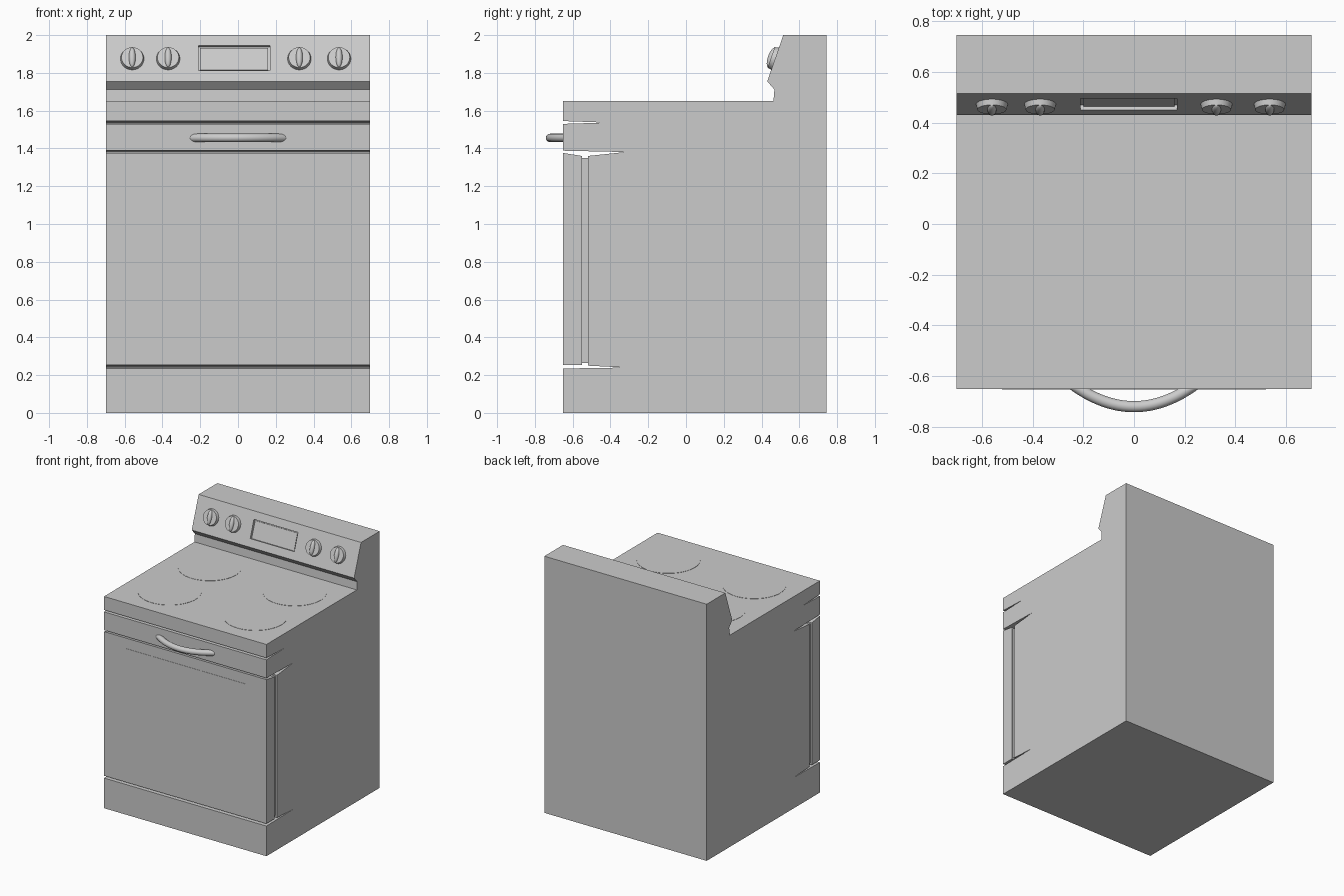
import bpy, bmesh, math
from mathutils import Matrix, Vector

if "Cube" in bpy.data.objects:
    bpy.data.objects.remove(bpy.data.objects["Cube"])

W = 0.7                                  # half width of the range
TILT = -math.atan2(0.085, 0.245)         # lean of the control face


def panel_frame(x, z=1.875):
    """Local frame on the leaning control face; its -y points outwards."""
    y = 0.43 + (z - 1.755) * 0.085 / 0.245
    return Matrix.Translation((x, y, z)) @ Matrix.Rotation(TILT, 4, 'X')


def finish(name, bm, smooth=False):
    bmesh.ops.recalc_face_normals(bm, faces=bm.faces)
    me = bpy.data.meshes.new(name)
    bm.to_mesh(me)
    bm.free()
    ob = bpy.data.objects.new(name, me)
    bpy.context.collection.objects.link(ob)
    bpy.ops.object.select_all(action='DESELECT')
    bpy.context.view_layer.objects.active = ob
    ob.select_set(True)
    if smooth:
        bpy.ops.object.shade_smooth_by_angle(angle=math.radians(35))
    return ob


def extrude_profile(name, yz, half):
    bm = bmesh.new()
    face = bm.faces.new([bm.verts.new((-half, y, z)) for y, z in yz])
    ext = bmesh.ops.extrude_face_region(bm, geom=[face])['geom']
    verts = [v for v in ext if isinstance(v, bmesh.types.BMVert)]
    bmesh.ops.translate(bm, verts=verts, vec=(2 * half, 0, 0))
    return finish(name, bm)


def box(name, lo, hi, frame=Matrix()):
    lo, hi = Vector(lo), Vector(hi)
    bm = bmesh.new()
    m = frame @ Matrix.Translation((lo + hi) / 2) @ Matrix.Diagonal((*(hi - lo), 1))
    bmesh.ops.create_cube(bm, size=1, matrix=m)
    return finish(name, bm)


# Body: side profile with cooktop, backguard and the tapering front slots
body = extrude_profile("body", [
    (-0.65, 0), (0.745, 0), (0.745, 2), (0.515, 2), (0.43, 1.755),
    (0.468, 1.712), (0.463, 1.65), (-0.65, 1.65),
    (-0.65, 1.545), (-0.43, 1.537), (-0.65, 1.53),
    (-0.65, 1.388), (-0.32, 1.381), (-0.52, 1.36),
    (-0.52, 0.25), (-0.32, 0.24), (-0.65, 0.235)], W)

# Display pocket cut into the control face
F = panel_frame(-0.02, 1.878)
cutter = box("display_cutter", (-0.19, -0.05, -0.07), (0.19, 0.02, 0.07), F)
cutter.hide_render = True
mod = body.modifiers.new("display_pocket", 'BOOLEAN')
mod.operation, mod.object, mod.solver = 'DIFFERENCE', cutter, 'EXACT'
bpy.context.view_layer.objects.active = body
bpy.ops.object.modifier_apply(modifier=mod.name)
bpy.data.objects.remove(cutter)
box("display_screen", (-0.18, 0.012, -0.062), (0.18, 0.025, 0.062), F)

# Oven door, its recessed seal and window pane
extrude_profile("oven_door", [(-0.65, 0.253), (-0.55, 0.253),
                              (-0.55, 1.36), (-0.65, 1.376)], W)
box("door_seal", (-W + 0.012, -0.56, 0.265), (W - 0.012, -0.51, 1.35))
box("door_window", (-0.52, -0.652, 0.335), (0.52, -0.64, 1.295))

# Four burner discs flush with the cooktop
for i, (x, y) in enumerate([(-0.365, -0.32), (0.375, -0.32), (-0.365, 0.175), (0.367, 0.175)]):
    bm = bmesh.new()
    bmesh.ops.create_cone(bm, cap_ends=True, segments=48, radius1=0.225, radius2=0.225,
                          depth=0.006, matrix=Matrix.Translation((x, y, 1.649)))
    finish(f"burner_{i + 1}", bm, True)

# Control knobs: round base with an oval grip
for i, x in enumerate([-0.56, -0.37, 0.325, 0.535]):
    frame = panel_frame(x)
    bm = bmesh.new()
    bmesh.ops.create_cone(bm, cap_ends=True, segments=32, radius1=0.063, radius2=0.057,
                          depth=0.024, matrix=frame @ Matrix.Translation((0, -0.01, 0))
                          @ Matrix.Rotation(math.pi / 2, 4, 'X'))
    bmesh.ops.create_uvsphere(bm, u_segments=20, v_segments=12, radius=1,
                              matrix=frame @ Matrix.Translation((0, -0.02, 0))
                              @ Matrix.Diagonal((0.018, 0.019, 0.055, 1)))
    finish(f"knob_{i + 1}", bm, True)

# Bowed tubular handle
bm = bmesh.new()
rings, N, R = [], 24, 0.022
for k in range(N + 1):
    t = -1 + 2 * k / N
    centre = Vector((0.245 * t, -0.72 + 0.09 * t * t, 1.456))
    tangent = Vector((0.245, 0.18 * t, 0)).normalized()
    side = Vector((-tangent.y, tangent.x, 0))
    rings.append([bm.verts.new(centre + R * (math.cos(a) * side + math.sin(a) * Vector((0, 0, 1))))
                  for a in (2 * math.pi * j / 16 for j in range(16))])
for r0, r1 in zip(rings, rings[1:]):
    for j in range(16):
        bm.faces.new((r0[j], r0[j - 1], r1[j - 1], r1[j]))
bm.faces.new(rings[0])
bm.faces.new(rings[-1])
finish("door_handle", bm, True)
